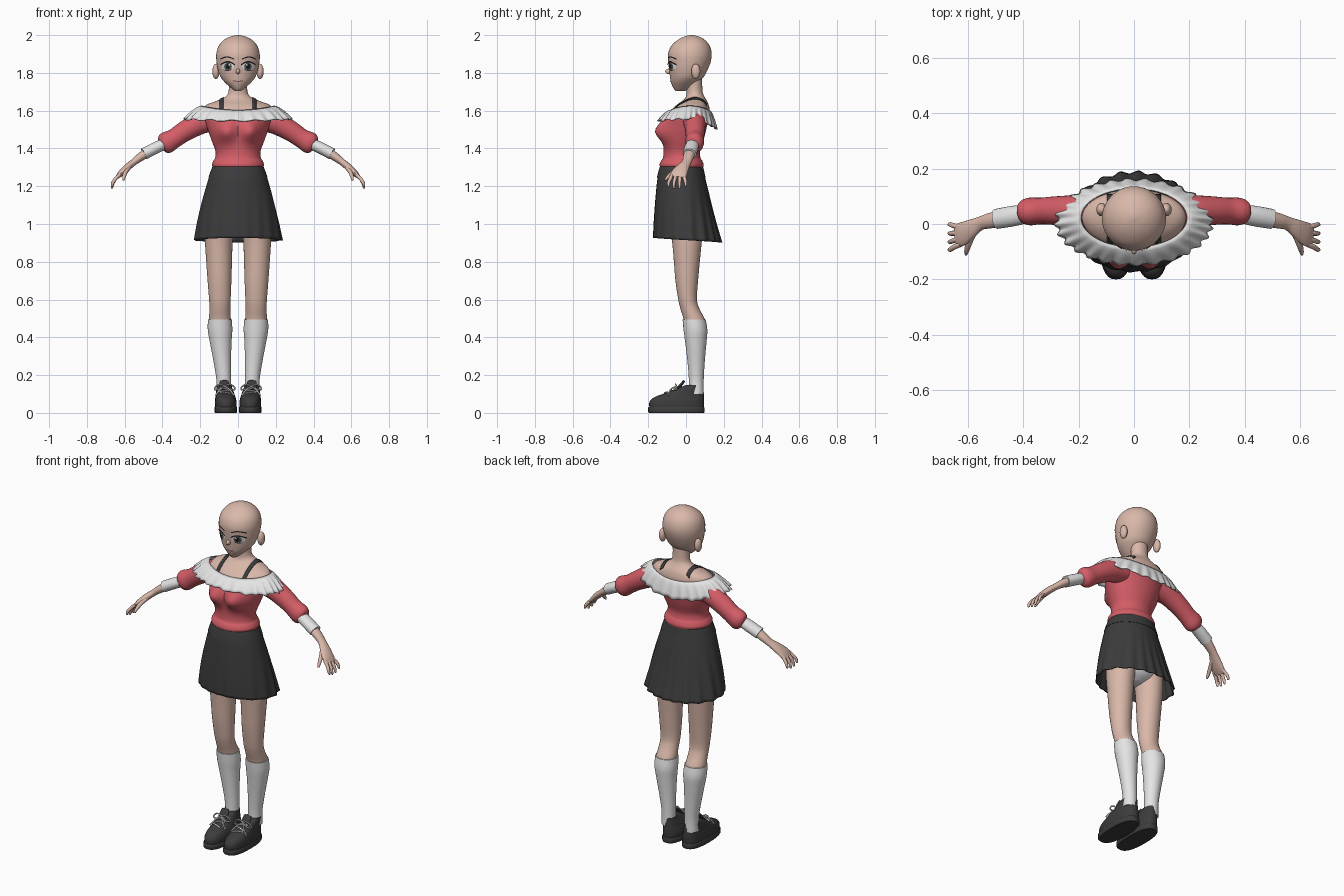
import bpy, bmesh, math
from math import sin, cos, pi
from mathutils import Vector
from mathutils.bvhtree import BVHTree

if "Cube" in bpy.data.objects:
    bpy.data.objects.remove(bpy.data.objects["Cube"])

def material(name, rgb):
    m = bpy.data.materials.new(name)
    m.diffuse_color = (*rgb, 1)
    m.use_nodes = True
    m.node_tree.nodes["Principled BSDF"].inputs["Base Color"].default_value = m.diffuse_color
    return m

SKIN = material("skin", (0.70, 0.48, 0.40))
RED = material("coral red", (0.66, 0.11, 0.135))
DARK = material("charcoal", (0.045, 0.045, 0.047))
WHITE = material("white", (0.78, 0.78, 0.78))
BLACK = material("black", (0.012, 0.011, 0.012))
IRIS = material("iris grey", (0.10, 0.105, 0.11))
LIP = material("lip brown", (0.25, 0.10, 0.09))

def make(name, verts, faces, mat, mirror=False, thick=0.0, angle=45, outward=None):
    me = bpy.data.meshes.new(name)
    me.from_pydata([tuple(v) for v in verts], [], faces)
    bm = bmesh.new()
    bm.from_mesh(me)
    bmesh.ops.recalc_face_normals(bm, faces=bm.faces)
    if outward and sum(f.normal.dot(Vector(outward)) for f in bm.faces) < 0:
        bmesh.ops.reverse_faces(bm, faces=bm.faces)
    bm.to_mesh(me)
    bm.free()
    me.materials.append(mat)
    me.shade_smooth()
    me.set_sharp_from_angle(angle=math.radians(angle))
    ob = bpy.data.objects.new(name, me)
    bpy.context.collection.objects.link(ob)
    if thick:
        ob.modifiers.new("thickness", 'SOLIDIFY').thickness = thick
    if mirror:
        ob.modifiers.new("mirror", 'MIRROR').use_mirror_merge = False
    return ob

def skin_rows(name, rows, mat, closed=True, caps=True, **kw):
    """Bridge equal-length rows of points into a surface."""
    n = len(rows[0])
    faces = [(r*n+i, r*n+(i+1) % n, (r+1)*n+(i+1) % n, (r+1)*n+i)
             for r in range(len(rows)-1) for i in range(n if closed else n-1)]
    if closed and caps:
        faces += [tuple(range(n)), tuple(range((len(rows)-1)*n, len(rows)*n))]
    return make(name, [p for row in rows for p in row], faces, mat, **kw)

def smooth_keys(keys, k):
    """Catmull-Rom interpolation of parameter tuples."""
    out = []
    for i in range(len(keys)-1):
        p = [keys[max(0, min(len(keys)-1, i+j))] for j in (-1, 0, 1, 2)]
        for s in range(k):
            t = s/k
            out.append(tuple(0.5*(2*b+(c-a)*t+(2*a-5*b+4*c-d)*t*t+(3*b-a-3*c+d)*t**3)
                             for a, b, c, d in zip(*p)))
    return out + [keys[-1]]

def loft(name, keys, mat, sides=32, k=4, power=2.0, warp=None, **kw):
    """Upright loft; keys are (z, centre x, half width, front y, back y)."""
    rows = []
    for z, cx, hw, yf, yb in smooth_keys(keys, k):
        row = []
        for i in range(sides):
            c, s = cos(2*pi*i/sides), sin(2*pi*i/sides)
            c, s = (math.copysign(abs(v)**(2/power), v) for v in (c, s))
            p = Vector((cx+hw*c, (yf+yb)/2+(yb-yf)/2*s, z))
            row.append(warp(p) if warp else p)
        rows.append(row)
    return skin_rows(name, rows, mat, **kw)

def tube(name, keys, mat, sides=16, k=4, ref=(0, 1, 0), **kw):
    """Tube on a path; keys are (x, y, z, radius across ref, radius along ref)."""
    pts = smooth_keys(keys, k)
    rows = []
    for i, p in enumerate(pts):
        a, b = pts[max(0, i-1)], pts[min(len(pts)-1, i+1)]
        d = (Vector(b[:3])-Vector(a[:3])).normalized()
        u = Vector(ref)
        u = (u-d*u.dot(d)).normalized()
        v = d.cross(u)
        rows.append([Vector(p[:3])+u*p[4]*cos(2*pi*j/sides)+v*p[3]*sin(2*pi*j/sides)
                     for j in range(sides)])
    return skin_rows(name, rows, mat, **kw)

def ball(name, loc, size, mat, **kw):
    x, y, z = loc
    a, b, c = size
    keys = [(z-c*cos(pi*i/12), x, a*max(.02, sin(pi*i/12)), y-b*max(.02, sin(pi*i/12)),
             y+b*max(.02, sin(pi*i/12))) for i in range(13)]
    return loft(name, keys, mat, sides=20, k=1, **kw)

def tree(ob):
    me = ob.data
    return BVHTree.FromPolygons([v.co for v in me.vertices], [tuple(p.vertices) for p in me.polygons])

# Head, ears, nose
head = loft("head", [(1.705, 0, .018, -.055, -.005), (1.72, 0, .037, -.067, .03),
    (1.75, 0, .07, -.08, .065), (1.78, 0, .093, -.085, .095), (1.82, 0, .107, -.09, .116),
    (1.86, 0, .114, -.094, .131), (1.90, 0, .115, -.095, .136), (1.94, 0, .104, -.08, .127),
    (1.97, 0, .08, -.05, .105), (1.99, 0, .047, -.015, .075), (2.0, 0, .01, .02, .04)], SKIN, sides=40)
ball("ear", (.117, .052, 1.808), (.019, .024, .04), SKIN, mirror=True)
ball("nose", (0, -.088, 1.808), (.011, .022, .015), SKIN)

# Face details, laid on the head surface as thin plates
face = tree(head)
def decal(name, cols, mat, off, mirror=True):
    rows = []
    for x, lo, hi in cols:
        hits = [face.ray_cast(Vector((x, -1, lo+(hi-lo)*j/4)), Vector((0, 1, 0)))[0] for j in range(5)]
        if None not in hits:
            rows.append([h+Vector((0, -off, 0)) for h in hits])
    skin_rows(name, rows, mat, closed=False, mirror=mirror, outward=(0, -1, 0))

def oval(cx, cz, rx, rz):
    return [(cx+rx*cos(pi*i/14), cz-rz*sin(pi*i/14)-.0003, cz+rz*sin(pi*i/14)+.0003) for i in range(15)]

def arc(x0, x1, z0, rise, t, n=10):
    return [(x0+(x1-x0)*i/n, z0+rise*sin(pi*i/n)-t, z0+rise*sin(pi*i/n)+t) for i in range(n+1)]

decal("eye_white", oval(.054, 1.834, .033, .022), WHITE, .002)
decal("iris", oval(.053, 1.833, .020, .022), IRIS, .0035)
decal("pupil", oval(.053, 1.835, .011, .014), BLACK, .005)
decal("eye_glint", oval(.046, 1.843, .004, .005), WHITE, .006)
decal("upper_lash", arc(.017, .093, 1.843, .016, .004), BLACK, .0055)
decal("lower_lash", arc(.035, .078, 1.817, -.005, .0012), BLACK, .0045)
decal("eyebrow", arc(.022, .094, 1.873, .011, .0032), BLACK, .003)
decal("mouth", arc(-.026, .026, 1.759, -.004, .0025), LIP, .002, mirror=False)

# Neck and shoulders
chest = loft("neck_and_shoulders", [(1.53, 0, .15, -.09, .10), (1.565, 0, .17, -.095, .115),
    (1.60, 0, .188, -.08, .125), (1.63, 0, .168, -.05, .12), (1.65, 0, .118, -.022, .112),
    (1.67, 0, .072, -.002, .10), (1.70, 0, .05, .003, .088), (1.77, 0, .05, .0, .085)], SKIN, sides=40)

# Shoulder straps follow the skin
body = tree(chest)
rows = []
for i in range(37):
    y = -.08+.205*i/36
    hits = [body.ray_cast(Vector((x, y, 3)), Vector((0, 0, -1)))[0] for x in (.077, .087, .097)]
    if None not in hits:
        rows.append([h+Vector((0, 0, .005)) for h in hits])
skin_rows("shoulder_strap", rows, DARK, closed=False, mirror=True, thick=.004, outward=(0, 0, 1))

# Top with a bloused hem and bust
def bust(p):
    if p.y < 0:
        p.y -= .055*math.exp(-((abs(p.x)-.065)/.055)**2-((p.z-1.49)/.055)**2)
    return p
loft("red_top", [(1.288, 0, .126, -.13, .085), (1.312, 0, .138, -.14, .094), (1.335, 0, .13, -.132, .086),
    (1.35, 0, .121, -.122, .077), (1.385, 0, .119, -.118, .074), (1.44, 0, .139, -.118, .092),
    (1.50, 0, .16, -.118, .107), (1.56, 0, .178, -.115, .12), (1.592, 0, .185, -.088, .125)],
    RED, sides=56, warp=bust)

# Pleated off-shoulder ruffle
def ruffle_row(t, n=224):
    row = []
    for i in range(n):
        a = 2*pi*i/n
        c, s = cos(a), sin(a)
        w = t**.85
        hw, yf, yb = .192+.09*w, -.085-.063*w, .13+.033*w
        zi = 1.627+((1.60 if s > 0 else 1.604)-1.627)*s*s
        zo = 1.556+((1.505 if s > 0 else 1.548)-1.556)*s*s
        k = 1+t*.03*sin(28*a+.8*sin(3*a))
        row.append(Vector((hw*c*k, (yf+yb)/2+(yb-yf)/2*s*k, zi+(zo-zi)*t**1.3+t*.004*sin(14*a))))
    return row
skin_rows("collar_ruffle", [ruffle_row(t/6) for t in range(7)], WHITE, caps=False, thick=.005, angle=60,
          outward=(0, 0, 1))

# Sleeves, cuffs, arms
tube("sleeve", [(.12, .04, 1.55, .055, .06), (.2, .046, 1.535, .06, .058), (.28, .048, 1.492, .054, .052),
    (.335, .047, 1.455, .051, .048), (.375, .045, 1.432, .057, .05), (.397, .042, 1.42, .05, .043),
    (.408, .04, 1.414, .028, .03)], RED, sides=28, mirror=True)
tube("cuff", [(.395, .035, 1.422, .03, .034), (.44, .028, 1.401, .031, .037), (.498, .018, 1.371, .031, .036)],
     WHITE, sides=24, mirror=True)
tube("forearm_and_palm", [(.47, .022, 1.386, .026, .031), (.52, .012, 1.352, .022, .028),
    (.555, .002, 1.325, .018, .025), (.588, -.017, 1.298, .019, .034), (.62, -.036, 1.268, .016, .043),
    (.642, -.043, 1.245, .009, .04)], SKIN, sides=20, mirror=True)

# Fingers and thumb
for i, (y0, y1, dz) in enumerate([(-.012, -.002, .012), (-.032, -.034, 0), (-.053, -.064, 0), (-.073, -.092, .01)]):
    tube(f"finger_{i+1}", [(.625, y0, 1.262, .01, .01), (.648, (y0+y1)/2, 1.24, .0095, .0095),
        (.662, y1, 1.215+dz/2, .0085, .0085), (.667, y1, 1.192+dz, .006, .006), (.667, y1, 1.187+dz, .002, .002)],
        SKIN, sides=10, mirror=True)
tube("thumb", [(.575, -.02, 1.305, .015, .015), (.592, -.06, 1.28, .012, .012), (.602, -.09, 1.255, .01, .01),
    (.606, -.108, 1.235, .006, .006), (.606, -.111, 1.231, .002, .002)], SKIN, sides=10, ref=(1, 0, 0), mirror=True)

# Skirt with waistband, flaring into soft pleats
def pleat(p):
    t = max(0, (1.22-p.z)/.305)
    a = math.atan2(p.y-.005, p.x)
    k = 1+.022*t*(1.3 if p.y > 0 else .6)*sin(18*a)
    return Vector((p.x*k, p.y*k, p.z-t*.012*sin(a)))
loft("skirt", [(1.25, 0, .153, -.15, .10), (1.20, 0, .168, -.156, .113), (1.1, 0, .195, -.164, .137),
    (1.0, 0, .217, -.17, .163), (.915, 0, .232, -.173, .188)], DARK, sides=144, warp=pleat, caps=False, thick=.005)
loft("waistband", [(1.245, 0, .157, -.154, .104), (1.28, 0, .145, -.146, .096), (1.306, 0, .134, -.138, .09)],
     DARK, sides=48)
loft("underwear", [(.925, 0, .03, -.03, .04), (.96, 0, .11, -.08, .09), (1.04, 0, .16, -.115, .115),
    (1.15, 0, .155, -.115, .105), (1.25, 0, .13, -.11, .08)], WHITE)

# Legs and socks share one profile
LEG = [(1.05, .09, .08, -.095, .10), (.92, .101, .074, -.075, .085), (.8, .1, .068, -.064, .073),
       (.7, .098, .063, -.056, .064), (.6, .096, .057, -.041, .058), (.55, .096, .055, -.029, .072),
       (.495, .096, .058, -.013, .10), (.44, .095, .06, -.008, .109), (.38, .092, .053, 0, .105),
       (.28, .084, .042, .012, .096), (.18, .076, .034, .02, .09), (.1, .075, .034, .02, .09)]
loft("leg", LEG, SKIN, mirror=True)
loft("sock", [(z, c, w+.005, f-.005, b+.004) for z, c, w, f, b in LEG[6:]], WHITE, mirror=True)

# Shoes
loft("shoe_sole", [(0, .065, .057, -.195, .095), (.006, .065, .06, -.2, .098), (.028, .065, .06, -.2, .098),
    (.032, .065, .057, -.196, .095)], DARK, k=1, power=2.5, mirror=True)
shoe = loft("shoe_upper", [(.03, .065, .057, -.194, .094), (.055, .065, .058, -.194, .096),
    (.075, .066, .055, -.18, .096), (.09, .067, .051, -.152, .095), (.108, .069, .047, -.1, .094),
    (.128, .072, .043, -.05, .093), (.147, .074, .04, -.002, .092)], DARK, power=2.4, mirror=True)
tube("shoe_tongue", [(.072, -.055, .12, .008, .026), (.073, -.025, .15, .008, .027), (.074, -.01, .17, .006, .022)],
     DARK, ref=(1, 0, 0), mirror=True)

# Laces laid across the instep, with a bow
top = tree(shoe)
for i, y in enumerate((-.105, -.08, -.055)):
    pts = []
    for j in range(9):
        x = .04+.058*j/8
        yy = y+.016*(j/8-.5)*(-1)**i
        hit = top.ray_cast(Vector((x, yy, 1)), Vector((0, 0, -1)))[0]
        if hit:
            pts.append((x, yy, hit.z+.003, .004, .005))
    tube(f"lace_{i+1}", pts, WHITE, sides=8, k=1, mirror=True)
for side in (-1, 1):
    def lace(name, pts):
        tube(name, [(.07+side*x, y, z, .004, .004) for x, y, z in pts], WHITE, sides=8, mirror=True)
    lace("bow_loop", [(0, -.05, .14), (.025, -.055, .152), (.05, -.05, .137), (.052, -.053, .122),
                      (.03, -.06, .125), (0, -.052, .137)])
    lace("bow_tail", [(0, -.052, .138), (.018, -.075, .13), (.035, -.088, .112), (.05, -.092, .092)])
